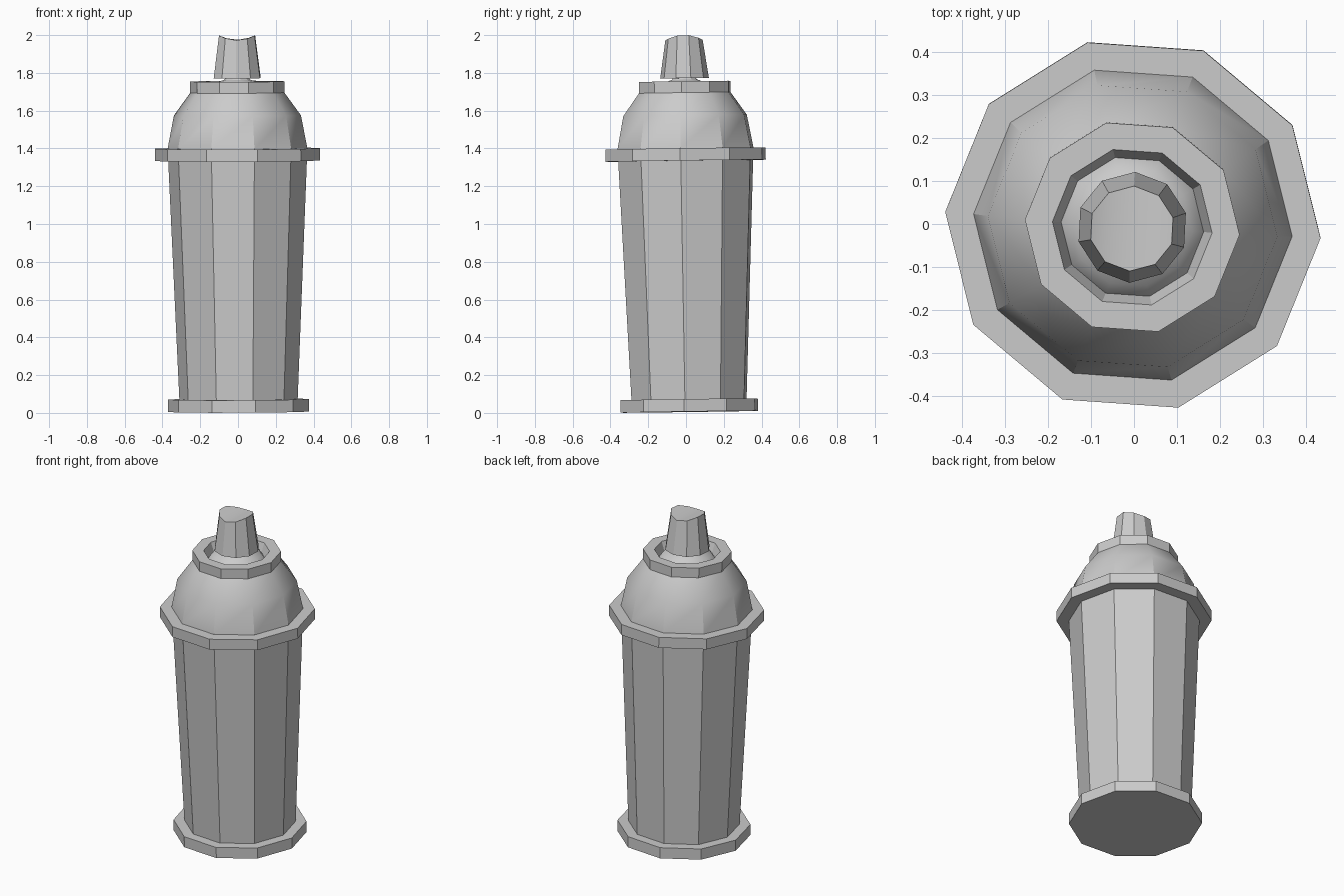
import bpy
import bmesh
import math
from mathutils import Matrix

if "Cube" in bpy.data.objects:
    bpy.data.objects.remove(bpy.data.objects["Cube"])

SIDES = 10
# The whole can leans by about a degree
LEAN = (Matrix.Translation((0.003, 0.017, 0))
        @ Matrix.Rotation(0.014, 4, 'X') @ Matrix.Rotation(-0.004, 4, 'Y'))


def ring(bm, r, z, offset):
    return [bm.verts.new((r * math.cos(math.radians(offset + 360 * i / SIDES)),
                          r * math.sin(math.radians(offset + 360 * i / SIDES)), z))
            for i in range(SIDES)]


def turned(name, profile, offset=-4, cap_bottom=False, cap_top=False, scoop=0):
    """Ten-sided part from (radius, height) pairs running up the outside."""
    bm = bmesh.new()
    rings = [ring(bm, r, z, offset) for r, z in profile]
    for a, b in zip(rings, rings[1:]):
        for i in range(SIDES):
            j = (i + 1) % SIDES
            bm.faces.new((a[i], a[j], b[j], b[i]))
    if cap_bottom:
        bm.faces.new(rings[0][::-1])
    if cap_top:
        bm.faces.new(rings[-1])
    if scoop:
        # Finger rest: hollow across x, spanned by strips from side to side
        top = rings[-1]
        reach = max(abs(v.co.x) for v in top)
        for v in top:
            v.co.z -= scoop * (1 - (v.co.x / reach) ** 2)
        for i in range(SIDES // 2 - 1):
            bm.faces.new((top[i], top[i + 1], top[SIDES - 2 - i], top[SIDES - 1 - i]))
    bm.transform(LEAN)
    mesh = bpy.data.meshes.new(name)
    bm.to_mesh(mesh)
    bm.free()
    obj = bpy.data.objects.new(name, mesh)
    bpy.context.collection.objects.link(obj)
    return obj


def smooth(obj, degrees=30):
    bpy.ops.object.select_all(action='DESELECT')
    obj.select_set(True)
    bpy.context.view_layer.objects.active = obj
    bpy.ops.object.shade_smooth_by_angle(angle=math.radians(degrees))


# Base rim and tapered can
turned("base_rim", [(0.375, 0.006), (0.375, 0.072), (0.314, 0.072)], cap_bottom=True)
turned("can_body", [(0.314, 0.072), (0.368, 1.335)])

# Shoulder band and dome
turned("shoulder_band", [(0.368, 1.335), (0.437, 1.335), (0.437, 1.40), (0.371, 1.40)])
smooth(turned("dome", [(0.371, 1.40), (0.337, 1.575), (0.25, 1.695)]))

# Collar with its well, and the valve cup inside
turned("collar", [(0.25, 1.695), (0.25, 1.755), (0.186, 1.755), (0.166, 1.70)])
smooth(turned("valve_cup", [(0.166, 1.70), (0.14, 1.738), (0.07, 1.764)]), 40)
turned("stem", [(0.07, 1.764), (0.06, 1.775)])

# Spray nozzle
smooth(turned("nozzle", [(0.129, 1.772), (0.099, 1.999)], offset=15,
              cap_bottom=True, scoop=0.025))
